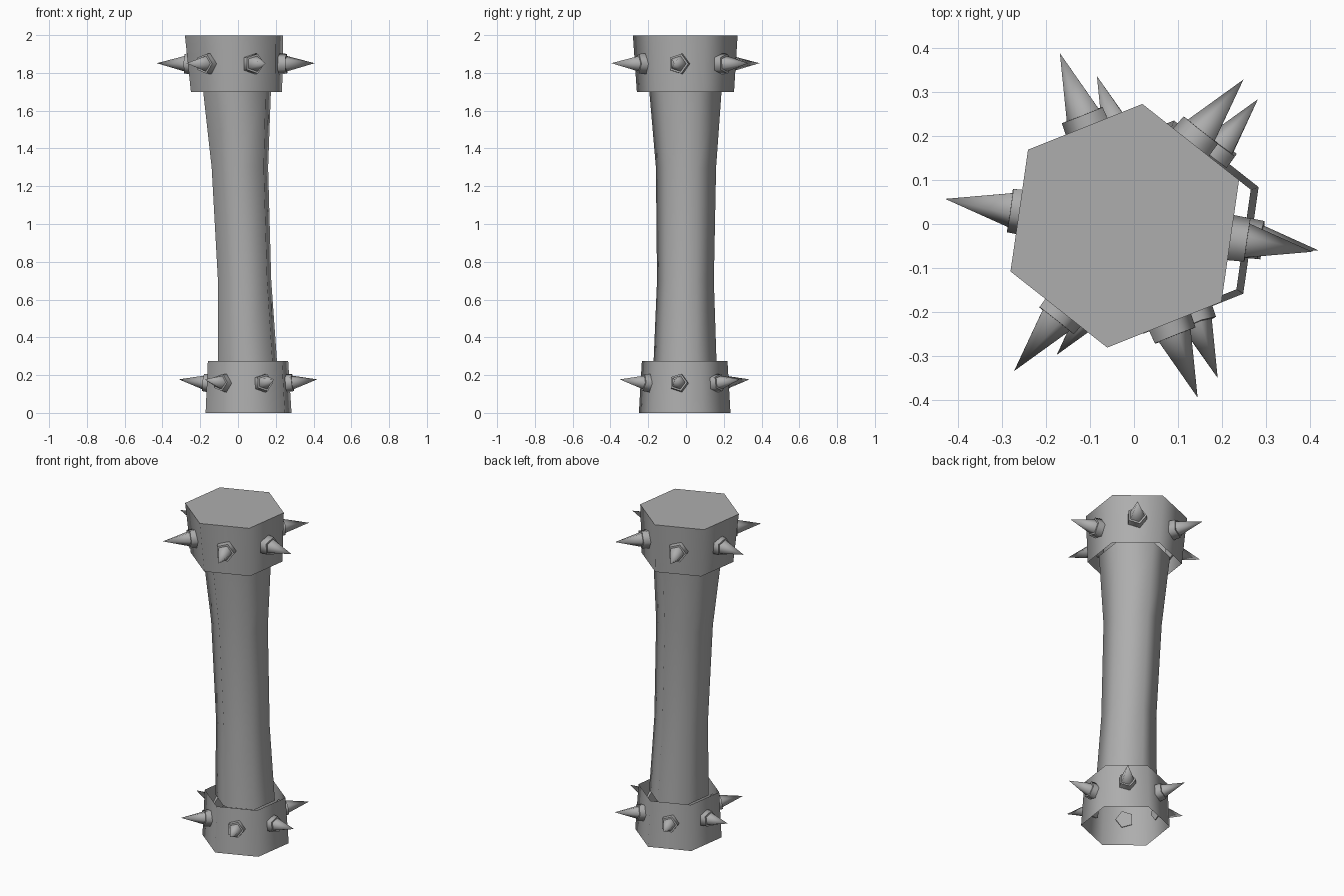
import bpy, bmesh, math
from mathutils import Vector, Matrix

old = bpy.data.objects.get("Cube")
if old:
    bpy.data.objects.remove(old, do_unlink=True)

stone = bpy.data.materials.new("grey_bone")
stone.use_nodes = True
GREY = (0.42, 0.42, 0.42, 1)
stone.diffuse_color = GREY
stone.node_tree.nodes["Principled BSDF"].inputs["Base Color"].default_value = GREY

TURN = math.radians(21.8)


def finish(name, bm, angle=70):
    mesh = bpy.data.meshes.new(name)
    bm.to_mesh(mesh)
    bm.free()
    mesh.materials.append(stone)
    obj = bpy.data.objects.new(name, mesh)
    bpy.context.collection.objects.link(obj)
    bpy.ops.object.select_all(action='DESELECT')
    obj.select_set(True)
    bpy.context.view_layer.objects.active = obj
    bpy.ops.object.shade_smooth_by_angle(angle=math.radians(angle))
    return obj


def loft(bm, rings, sides, turn=0.0, cap_start=False, cap_end=False):
    """Skin rings given as (x, y, z, radius); radius 0 makes a point."""
    loops = []
    for x, y, z, r in rings:
        count = sides if r else 1
        loops.append([bm.verts.new((x + r * math.cos(turn + math.tau * i / sides),
                                    y + r * math.sin(turn + math.tau * i / sides), z))
                      for i in range(count)])
    for a, b in zip(loops, loops[1:]):
        for i in range(sides):
            j = (i + 1) % sides
            if len(b) == 1:
                bm.faces.new((a[i], a[j], b[0]))
            else:
                bm.faces.new((a[i], a[j], b[j], b[i]))
    if cap_start:
        bm.faces.new(loops[0][::-1])
    if cap_end:
        bm.faces.new(loops[-1])


def hex_tube(name, rings, cap_end=False):
    bm = bmesh.new()
    loft(bm, rings, 6, TURN, cap_end=cap_end)
    return finish(name, bm)


def spikes(prefix, centre, start, size, tilt):
    """One pentagonal stud with a sharp cone on each face of a band."""
    for k in range(6):
        a = TURN + math.radians(30 + 60 * k)
        axis = Vector((math.cos(a), math.sin(a), math.tan(math.radians(tilt))))
        bm = bmesh.new()
        loft(bm, [(0, 0, -0.01, 0.058 * size), (0, 0, 0.04 * size, 0.055 * size),
                  (0, 0, 0.04 * size, 0.043 * size), (0, 0, 0.19 * size, 0)],
             5, cap_start=True)
        out = Vector((math.cos(a), math.sin(a), 0)) * start
        rot = axis.to_track_quat('Z', 'Y').to_matrix().to_4x4()
        bm.transform(Matrix.Translation(Vector(centre) + out) @ rot)
        finish(f"{prefix}_spike_{k + 1}", bm, 75)


# Bent, waisted shaft running into both bands
hex_tube("shaft", [(0.052, -0.005, 0.25, 0.169), (0.05, -0.005, 0.28, 0.168),
                   (0.035, -0.003, 0.7, 0.152), (0.01, 0, 1.3, 0.161),
                   (-0.005, -0.003, 1.7, 0.193), (-0.006, -0.003, 1.74, 0.196)])

# Bands: lower one open, upper one capped
hex_tube("lower_band", [(0.056, -0.007, 0, 0.245), (0.053, -0.007, 0.275, 0.229)])
hex_tube("upper_band", [(-0.008, -0.003, 1.7, 0.26), (-0.021, -0.004, 1.997, 0.28)], True)

# Rings of spikes
spikes("lower", (0.053, -0.007, 0.157), 0.204, 0.88, 7)
spikes("upper", (-0.012, -0.003, 1.848), 0.232, 1.0, 1)
